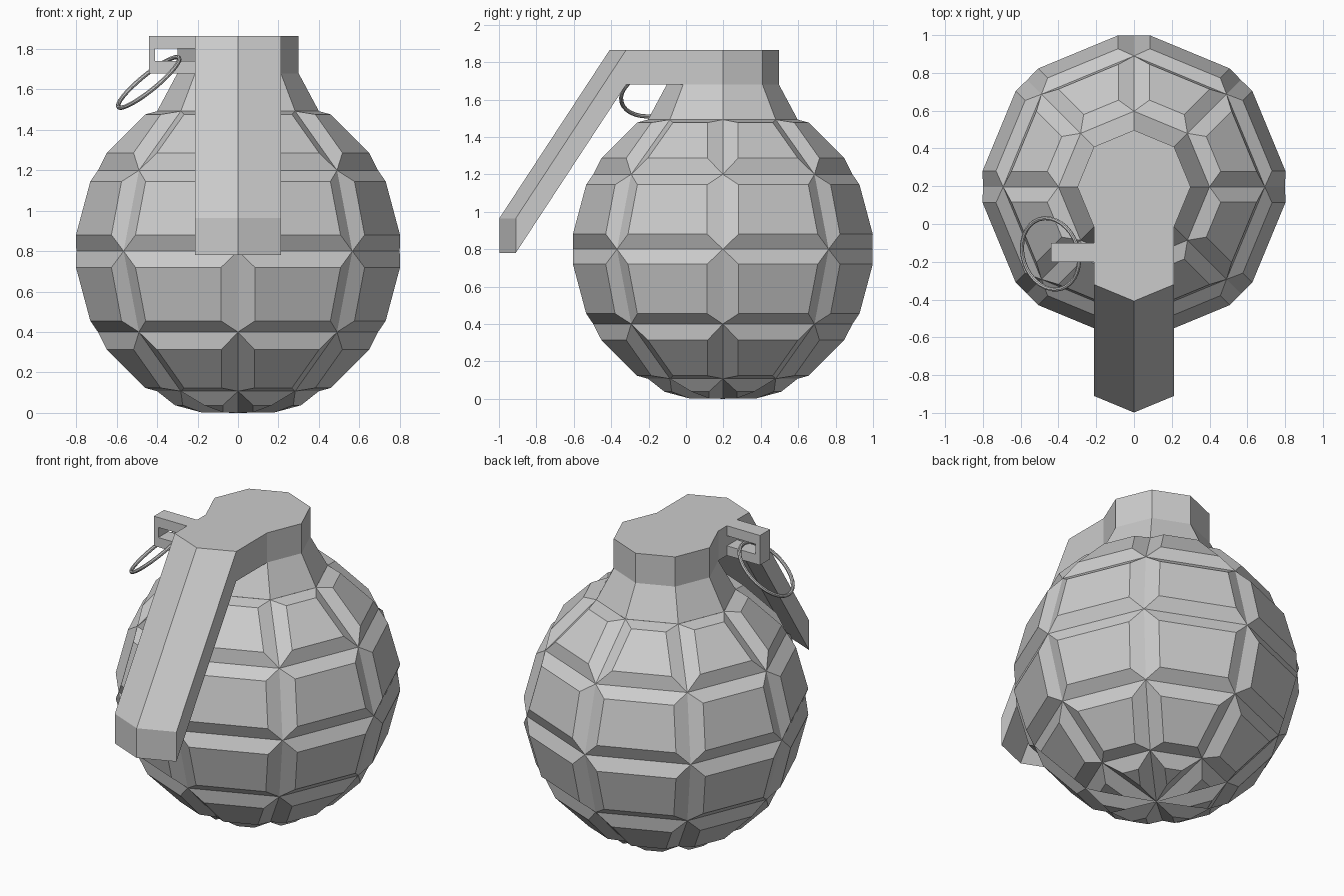
import bpy, bmesh, math
from mathutils import Vector

if "Cube" in bpy.data.objects:
    bpy.data.objects.remove(bpy.data.objects["Cube"])

CY = 0.197  # y of the body axis


def finish(bm, name):
    bmesh.ops.recalc_face_normals(bm, faces=bm.faces)
    me = bpy.data.meshes.new(name)
    bm.to_mesh(me)
    bm.free()
    ob = bpy.data.objects.new(name, me)
    bpy.context.collection.objects.link(ob)
    return ob


# Body: eight-sided sphere, every face raised into a panel between grooves
bm = bmesh.new()
bmesh.ops.create_uvsphere(bm, u_segments=8, v_segments=6, radius=0.8)
bmesh.ops.translate(bm, verts=bm.verts, vec=(0, CY, 0.8))
cap = [f for f in bm.faces if f.calc_center_median().z > 1.5]
bmesh.ops.delete(bm, geom=cap, context='FACES')
bm.normal_update()
bmesh.ops.inset_individual(bm, faces=bm.faces[:], thickness=0.07, depth=0.052,
                           use_even_offset=True)
finish(bm, "body")

# Neck: octagonal rings, with the two front faces drawn out into the lever
bm = bmesh.new()
rings = []
for r, z in ((0.4, 1.493), (0.3, 1.68), (0.3, 1.865)):
    rings.append([bm.verts.new((r * math.cos(i * math.pi / 4),
                                CY + r * math.sin(i * math.pi / 4), z))
                  for i in range(8)])
for lo, hi in zip(rings, rings[1:]):
    for i in range(8):
        j = (i + 1) % 8
        bm.faces.new((lo[i], lo[j], hi[j], hi[i]))
bm.faces.new(rings[-1])
bm.normal_update()
front = [f for f in bm.faces if f.normal.y < -0.9 and abs(f.normal.z) < 0.1
         and f.calc_center_median().z > 1.7]
for step in ((0, -0.305, 0), (0, -0.59, -0.9)):
    geom = bmesh.ops.extrude_face_region(bm, geom=front)["geom"]
    bmesh.ops.delete(bm, geom=front, context='FACES_ONLY')
    verts = [g for g in geom if isinstance(g, bmesh.types.BMVert)]
    front = [g for g in geom if isinstance(g, bmesh.types.BMFace)]
    bmesh.ops.translate(bm, verts=verts, vec=step)
finish(bm, "neck_and_lever")

# Pin bracket: C-shaped loop on the left of the lever
profile = [(-0.21, 1.865), (-0.44, 1.865), (-0.44, 1.68), (-0.21, 1.68),
           (-0.21, 1.74), (-0.41, 1.74), (-0.41, 1.803), (-0.21, 1.803)]
bm = bmesh.new()
face = bm.faces.new([bm.verts.new((x, -0.2, z)) for x, z in profile])
geom = bmesh.ops.extrude_face_region(bm, geom=[face])["geom"]
bmesh.ops.translate(bm, vec=(0, 0.1, 0),
                    verts=[g for g in geom if isinstance(g, bmesh.types.BMVert)])
finish(bm, "pin_bracket")

# Pull ring hanging tilted through the bracket
bpy.ops.mesh.primitive_torus_add(major_radius=0.193, minor_radius=0.011,
                                 major_segments=32, minor_segments=8,
                                 location=(-0.442, -0.158, 1.635))
ring = bpy.context.object
ring.name = "pull_ring"
ring.rotation_euler = Vector((-0.62, -0.2, 0.76)).to_track_quat('Z', 'Y').to_euler()
bpy.ops.object.shade_smooth_by_angle()
